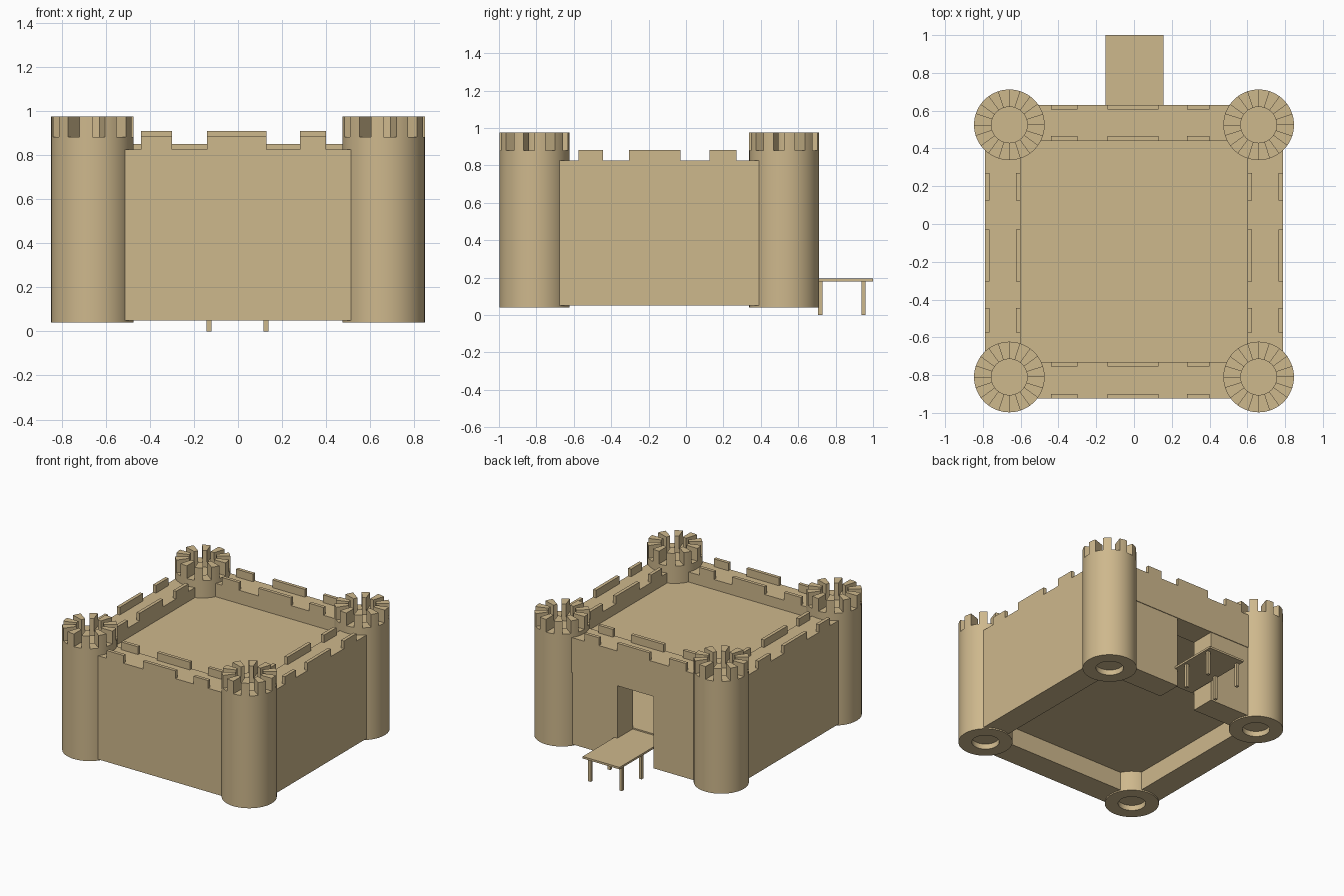
import bpy, bmesh, math

if "Cube" in bpy.data.objects:
    bpy.data.objects.remove(bpy.data.objects["Cube"])

stone = bpy.data.materials.new("sandstone")
stone.diffuse_color = (0.617, 0.479, 0.265, 1)
stone.use_nodes = True
stone.node_tree.nodes["Principled BSDF"].inputs["Base Color"].default_value = stone.diffuse_color


def finish(name, bm):
    bmesh.ops.recalc_face_normals(bm, faces=bm.faces)
    me = bpy.data.meshes.new(name)
    bm.to_mesh(me)
    bm.free()
    me.materials.append(stone)
    ob = bpy.data.objects.new(name, me)
    bpy.context.collection.objects.link(ob)
    return ob


def add_box(bm, x0, x1, y0, y1, z0, z1):
    geo = bmesh.ops.create_cube(bm, size=1)
    for v in geo["verts"]:
        v.co.x = x0 if v.co.x < 0 else x1
        v.co.y = y0 if v.co.y < 0 else y1
        v.co.z = z0 if v.co.z < 0 else z1


def boxes(name, items):
    bm = bmesh.new()
    for b in items:
        add_box(bm, *b)
    return finish(name, bm)


def add_arc(bm, r0, r1, z0, z1, a0, a1, n):
    """Ring or wedge between two radii; a full turn closes on itself."""
    full = abs(a1 - a0 - math.tau) < 1e-6
    rows = []
    for i in range(n if full else n + 1):
        a = a0 + (a1 - a0) * i / n
        c, s = math.cos(a), math.sin(a)
        rows.append([bm.verts.new((r * c, r * s, z))
                     for r, z in ((r0, z0), (r1, z0), (r1, z1), (r0, z1))])
    for i in range(n):
        p, q = rows[i], rows[(i + 1) % len(rows)]
        for k in range(4):
            bm.faces.new((p[k], q[k], q[(k + 1) % 4], p[(k + 1) % 4]))
    if not full:
        bm.faces.new(rows[0])
        bm.faces.new(rows[-1][::-1])


# Corner towers: thick ring, ten wedge merlons, inner core
R, r, T = 0.187, 0.095, 0.88
for side, x in (("left", -0.66), ("right", 0.66)):
    for end, y in (("front", -0.81), ("back", 0.525)):
        bm = bmesh.new()
        add_arc(bm, r, R, 0.04, T, 0, math.tau, 60)
        for k in range(10):
            a = math.radians(36 * k)
            add_arc(bm, r, R, T, 0.975, a, a + math.radians(18), 3)
        tower = finish(f"{end}_{side}_tower", bm)
        bm = bmesh.new()
        bmesh.ops.create_cone(bm, cap_ends=True, segments=60, radius1=r,
                              radius2=r, depth=0.77)
        core = finish(f"{end}_{side}_tower_core", bm)
        tower.location = (x, y, 0)
        core.location = (x, y, 0.08 + 0.385)
        for ob in (tower, core):
            bpy.ops.object.select_all(action='DESELECT')
            ob.select_set(True)
            bpy.context.view_layer.objects.active = ob
            bpy.ops.object.shade_smooth_by_angle(angle=math.radians(30))

# Curtain walls
boxes("front_wall", [(-0.55, 0.55, -0.925, -0.73, 0.05, 0.825)])
boxes("left_wall", [(-0.79, -0.6, -0.70, 0.42, 0.05, 0.825)])
boxes("right_wall", [(0.6, 0.79, -0.70, 0.42, 0.05, 0.825)])
# Back wall: lintel over two panels that leave the gateway open
boxes("gate_lintel", [(-0.55, 0.55, 0.44, 0.63, 0.59, 0.85)])
boxes("gate_panels", [(-0.55, -0.17, 0.44, 0.625, 0.05, 0.59),
                      (0.13, 0.55, 0.44, 0.625, 0.05, 0.59)])

# Parapet merlons on both edges of every wall
xs = ((-0.44, -0.30), (-0.14, 0.13), (0.28, 0.40))
ys = ((-0.575, -0.445), (-0.305, -0.03), (0.125, 0.27))
m = 0.025
for name, y0, y1, z in (("front", -0.925, -0.73, 0.825), ("back", 0.44, 0.63, 0.85)):
    boxes(name + "_merlons", [(a, b, y, y + m, z - 0.003, z + 0.058)
                              for a, b in xs for y in (y0, y1 - m)])
for name, x0, x1 in (("left", -0.79, -0.6), ("right", 0.6, 0.79)):
    boxes(name + "_merlons", [(x, x + m, a, b, 0.822, 0.882)
                              for a, b in ys for x in (x0, x1 - m)])

# Flat roof and raised inner floor
boxes("roof", [(-0.605, 0.605, -0.735, 0.445, 0.73, 0.75)])
boxes("inner_floor", [(-0.605, 0.605, -0.735, 0.445, 0.19, 0.205)])

# Bridge deck on four posts
boxes("bridge_deck", [(-0.15, 0.155, 0.44, 1.0, 0.18, 0.195)])
boxes("bridge_posts", [(x - 0.011, x + 0.011, y - 0.011, y + 0.011, 0, 0.182)
                       for x in (-0.132, 0.127) for y in (0.718, 0.949)])
